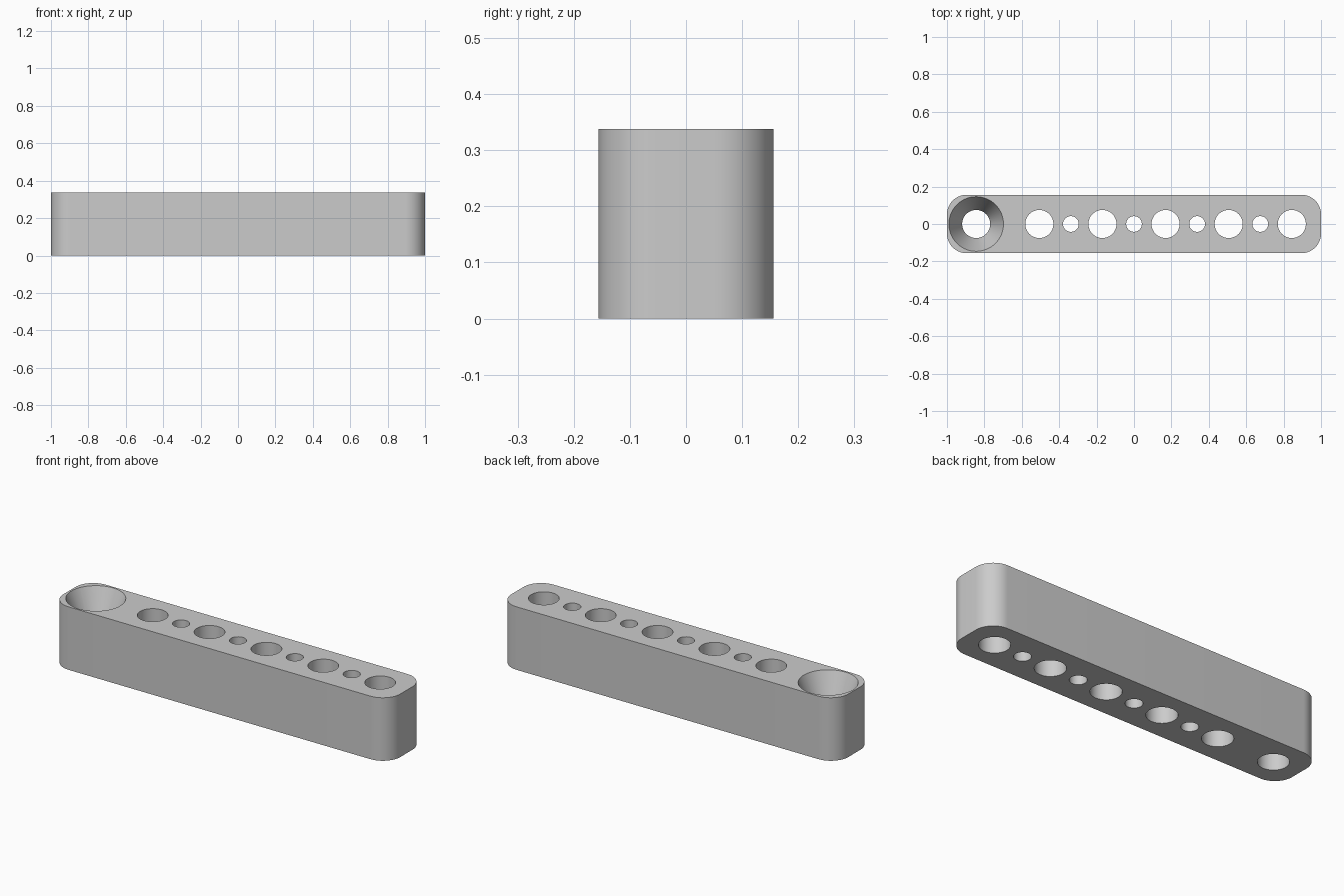
import bpy
import bmesh
from math import pi, sin, cos, radians
from mathutils import Vector

old = bpy.data.objects.get("Cube")
if old:
    bpy.data.objects.remove(old, do_unlink=True)

# Main sizes
PITCH = 0.3375
HEIGHT = 0.338
HALF_LENGTH, HALF_WIDTH, CORNER = 1.0, 0.156, 0.105
BIG_R, SMALL_R, SINK_R = 0.075, 0.042, 0.146
SINK_DEPTH = 0.17
OVER = 0.05

grey = bpy.data.materials.new("light grey plastic")
grey.use_nodes = True
colour = (0.6, 0.6, 0.6, 1)
grey.diffuse_color = colour
grey.node_tree.nodes["Principled BSDF"].inputs["Base Color"].default_value = colour


def make_object(name, bm):
    bmesh.ops.recalc_face_normals(bm, faces=bm.faces)
    mesh = bpy.data.meshes.new(name)
    bm.to_mesh(mesh)
    bm.free()
    mesh.materials.append(grey)
    obj = bpy.data.objects.new(name, mesh)
    bpy.context.collection.objects.link(obj)
    return obj


def add_turned(bm, x, profile, sides=64):
    """Closed solid of stacked circles, profile = (radius, height) pairs."""
    rings = [[bm.verts.new((x + r * cos(2 * pi * i / sides),
                            r * sin(2 * pi * i / sides), z))
              for i in range(sides)] for r, z in profile]
    for low, high in zip(rings, rings[1:]):
        for i in range(sides):
            j = (i + 1) % sides
            bm.faces.new((low[i], low[j], high[j], high[i]))
    bm.faces.new(rings[0][::-1])
    bm.faces.new(rings[-1])


# Beam: rounded rectangle extruded upwards
bm = bmesh.new()
outline = []
steps = 16
for quarter, (sx, sy) in enumerate([(1, 1), (-1, 1), (-1, -1), (1, -1)]):
    for i in range(steps + 1):
        a = (quarter + i / steps) * pi / 2
        outline.append(bm.verts.new((sx * (HALF_LENGTH - CORNER) + CORNER * cos(a),
                                     sy * (HALF_WIDTH - CORNER) + CORNER * sin(a), 0)))
base = bm.faces.new(outline)
top = bmesh.ops.extrude_face_region(bm, geom=[base], use_keep_orig=True)
bmesh.ops.translate(bm, vec=Vector((0, 0, HEIGHT)),
                    verts=[v for v in top["geom"] if isinstance(v, bmesh.types.BMVert)])
beam = make_object("beam", bm)

# Cutter: row of large holes, small holes between them, one countersink
bm = bmesh.new()
slope = (SINK_R - BIG_R) / SINK_DEPTH
for k in range(6):
    x = (k - 2.5) * PITCH
    if k == 0:
        add_turned(bm, x, [(BIG_R, -OVER), (BIG_R, HEIGHT - SINK_DEPTH),
                           (SINK_R + slope * OVER, HEIGHT + OVER)])
    else:
        add_turned(bm, x, [(BIG_R, -OVER), (BIG_R, HEIGHT + OVER)])
    if 0 < k < 5:
        add_turned(bm, x + PITCH / 2, [(SMALL_R, -OVER), (SMALL_R, HEIGHT + OVER)])
cutter = make_object("hole_cutter", bm)
cutter.hide_render = True

# Cut the holes and bake the result into the beam
cut = beam.modifiers.new("holes", "BOOLEAN")
cut.operation = "DIFFERENCE"
cut.solver = "EXACT"
cut.object = cutter
bpy.ops.object.select_all(action="DESELECT")
bpy.context.view_layer.objects.active = beam
beam.select_set(True)
bpy.ops.object.modifier_apply(modifier=cut.name)
bpy.data.objects.remove(cutter, do_unlink=True)

bpy.ops.object.shade_smooth_by_angle(angle=radians(20))
